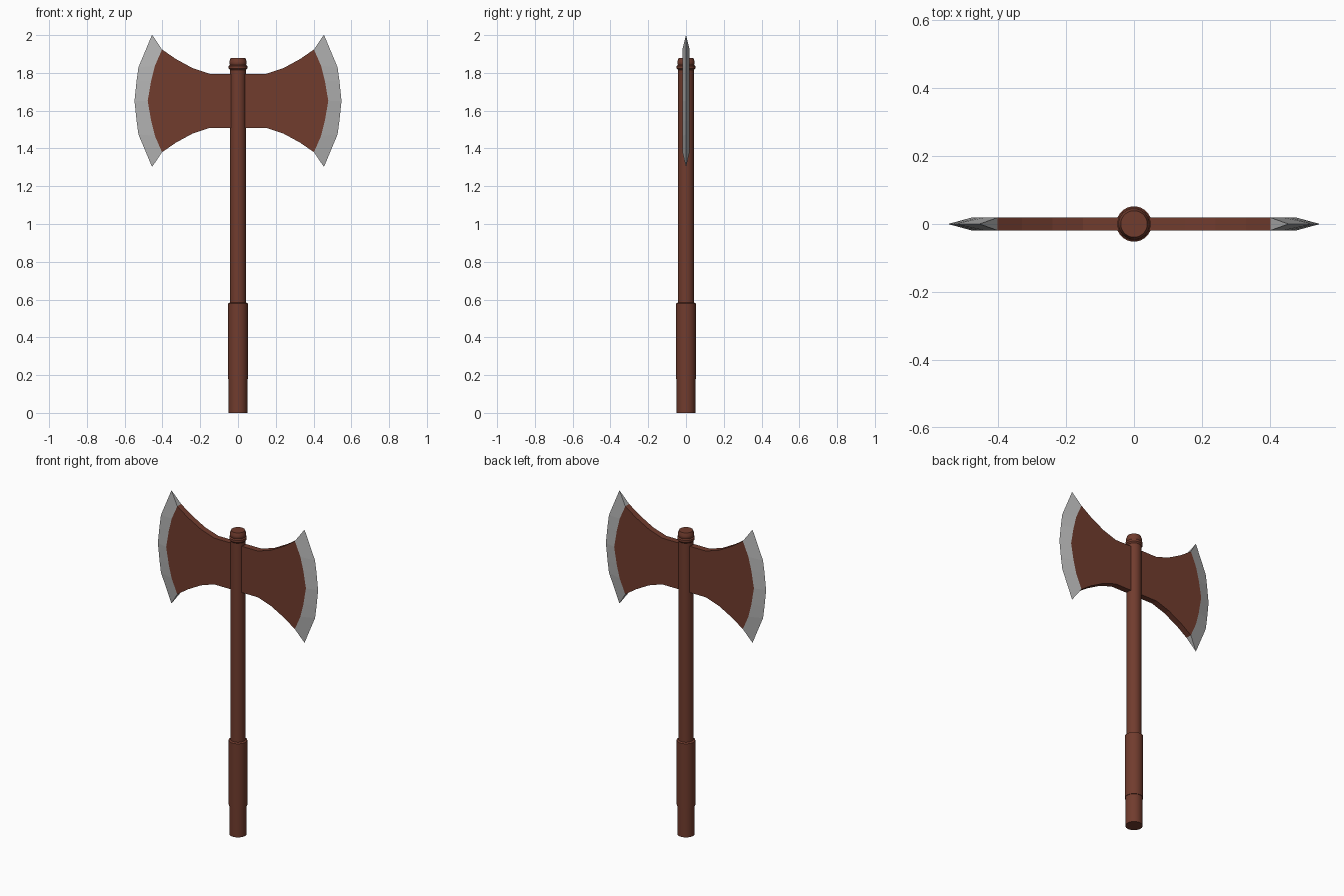
import bpy, bmesh, math

if "Cube" in bpy.data.objects:
    bpy.data.objects.remove(bpy.data.objects["Cube"])

def material(name, rgb):
    m = bpy.data.materials.new(name)
    m.diffuse_color = (*rgb, 1)
    m.use_nodes = True
    m.node_tree.nodes["Principled BSDF"].inputs["Base Color"].default_value = m.diffuse_color
    return m

wood = material("brown wood", (0.165, 0.045, 0.027))
steel = material("grey steel", (0.45, 0.45, 0.45))

def finish(name, bm, mat):
    bmesh.ops.recalc_face_normals(bm, faces=bm.faces)
    me = bpy.data.meshes.new(name)
    bm.to_mesh(me)
    bm.free()
    me.materials.append(mat)
    ob = bpy.data.objects.new(name, me)
    bpy.context.collection.objects.link(ob)
    return ob

def lathe(name, profile, mat, n=32):
    bm = bmesh.new()
    rings = [[bm.verts.new((r * math.cos(2 * math.pi * i / n), r * math.sin(2 * math.pi * i / n), z))
              for i in range(n)] for r, z in profile]
    for a, b in zip(rings, rings[1:]):
        for i in range(n):
            j = (i + 1) % n
            bm.faces.new((a[i], a[j], b[j], b[i]))
    bm.faces.new(rings[0])
    bm.faces.new(rings[-1])
    ob = finish(name, bm, mat)
    bpy.ops.object.select_all(action='DESELECT')
    ob.select_set(True)
    bpy.context.view_layer.objects.active = ob
    bpy.ops.object.shade_smooth_by_angle(angle=math.radians(30))

# Shaft, grip and top knob
lathe("shaft", [(0.042, 0.5), (0.042, 1.825)], wood)
lathe("grip", [(0.049, 0), (0.049, 0.18), (0.052, 0.18), (0.052, 0.58), (0.042, 0.585)], wood)
lathe("collar", [(0.042, 1.815), (0.049, 1.823), (0.049, 1.836), (0.042, 1.842)], wood)
lathe("knob", [(0.040, 1.835), (0.046, 1.85), (0.046, 1.86), (0.039, 1.878)], wood)

# Head profiles, as x and height above the head's centre line
MID, T = 1.652, 0.019
def both(upper):
    return upper + [(x, -z) for x, z in reversed(upper) if z > 0]
inner = both([(0.402, 0.272), (0.440, 0.185), (0.460, 0.105), (0.478, 0)])
outer = both([(0.455, 0.35), (0.527, 0.178), (0.537, 0.105), (0.548, 0)])
waist = [(0.15, 0.143), (0.24, 0.173), (0.33, 0.222)]

# Brown plate through the shaft
right = waist + inner + [(x, -z) for x, z in reversed(waist)]
outline = right + [(-x, z) for x, z in reversed(right)]
bm = bmesh.new()
f = bm.faces.new([bm.verts.new((x, -T, MID + z)) for x, z in outline])
ext = bmesh.ops.extrude_face_region(bm, geom=[f])
for v in ext["geom"]:
    if isinstance(v, bmesh.types.BMVert):
        v.co.y = T
finish("head_plate", bm, wood)

# Steel blades tapering to a sharp edge
for side, name in ((-1, "left_blade"), (1, "right_blade")):
    bm = bmesh.new()
    front, back, edge = [[bm.verts.new((side * x, y, MID + z)) for x, z in pts]
                         for pts, y in ((inner, -T), (inner, T), (outer, 0))]
    for i in range(len(inner) - 1):
        for a, b in ((front, edge), (edge, back), (back, front)):
            bm.faces.new((a[i], a[i + 1], b[i + 1], b[i]))
    for i in (0, -1):
        bm.faces.new((front[i], edge[i], back[i]))
    finish(name, bm, steel)
